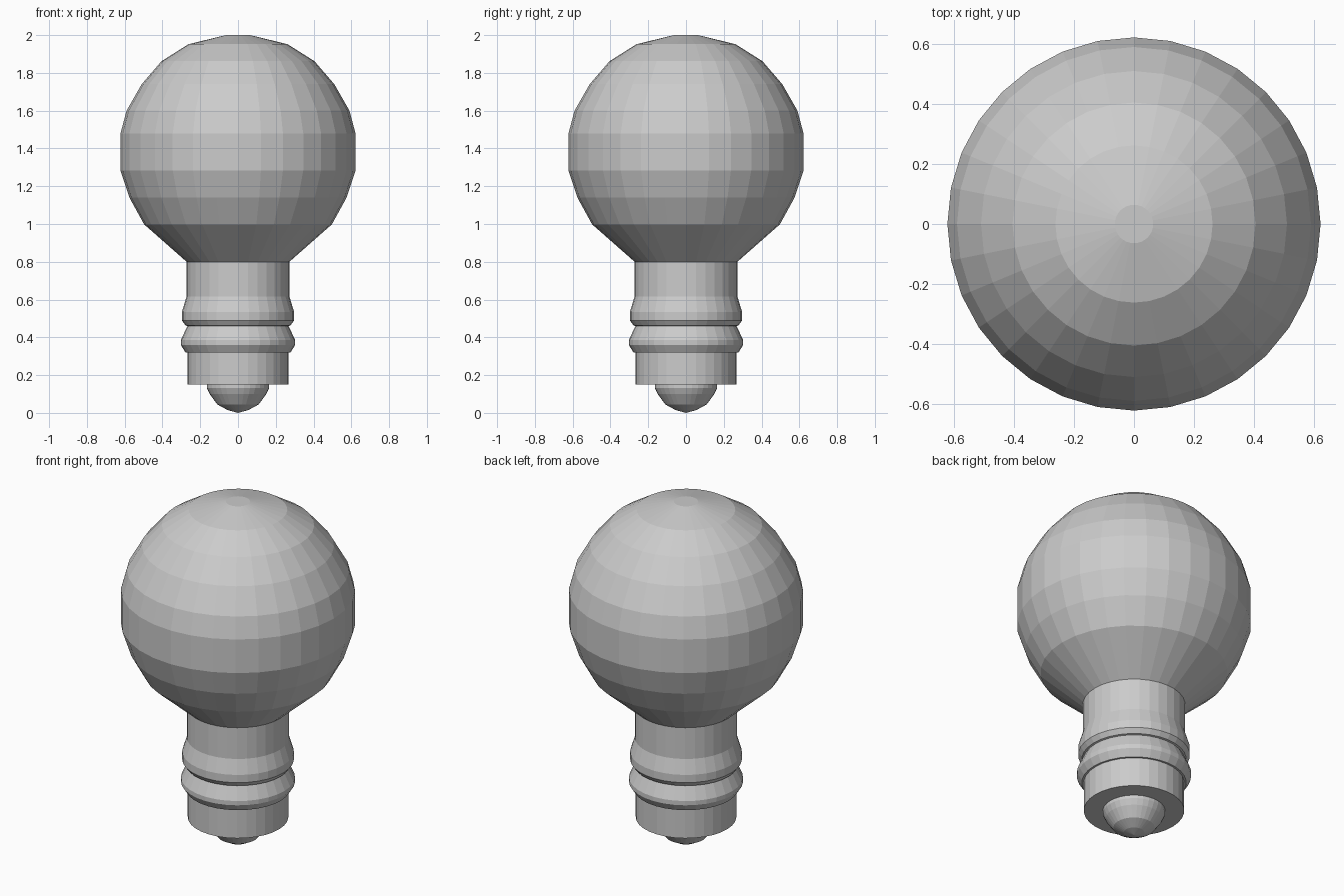
import bpy, bmesh, math

if "Cube" in bpy.data.objects:
    bpy.data.objects.remove(bpy.data.objects["Cube"])

SIDES = 32


def lathe(name, profile):
    """Revolve an (r, z) profile, listed bottom to top, around z."""
    bm = bmesh.new()
    rings = []
    for r, z in profile:
        if r == 0:
            rings.append([bm.verts.new((0, 0, z))] * SIDES)
        else:
            rings.append([bm.verts.new((r * math.cos(2 * math.pi * i / SIDES),
                                        r * math.sin(2 * math.pi * i / SIDES), z))
                          for i in range(SIDES)])
    for low, high in zip(rings, rings[1:]):
        for i in range(SIDES):
            j = (i + 1) % SIDES
            corners = dict.fromkeys((low[i], low[j], high[j], high[i]))
            bm.faces.new(list(corners))
    bm.normal_update()
    mesh = bpy.data.meshes.new(name)
    bm.to_mesh(mesh)
    bm.free()
    obj = bpy.data.objects.new(name, mesh)
    bpy.context.collection.objects.link(obj)
    return obj


# Faceted glass globe with conical shoulder
lathe("glass_bulb", [
    (0.272, 0.80), (0.497, 0.998), (0.575, 1.14), (0.622, 1.283),
    (0.622, 1.48), (0.59, 1.60), (0.51, 1.74), (0.405, 1.862),
    (0.262, 1.952), (0.064, 2.0), (0, 2.0)])

# Socket: lower collar, two screw ridges and straight neck
lathe("screw_base", [
    (0.165, 0.15), (0.267, 0.15), (0.267, 0.32), (0.278, 0.32),
    (0.303, 0.36), (0.303, 0.385), (0.268, 0.46), (0.278, 0.463),
    (0.297, 0.49), (0.297, 0.535), (0.272, 0.617), (0.272, 0.80)])

# Rounded contact at the bottom
lathe("contact_tip", [
    (0, 0), (0.055, 0.015), (0.11, 0.045), (0.15, 0.10),
    (0.165, 0.132), (0.165, 0.15)])
